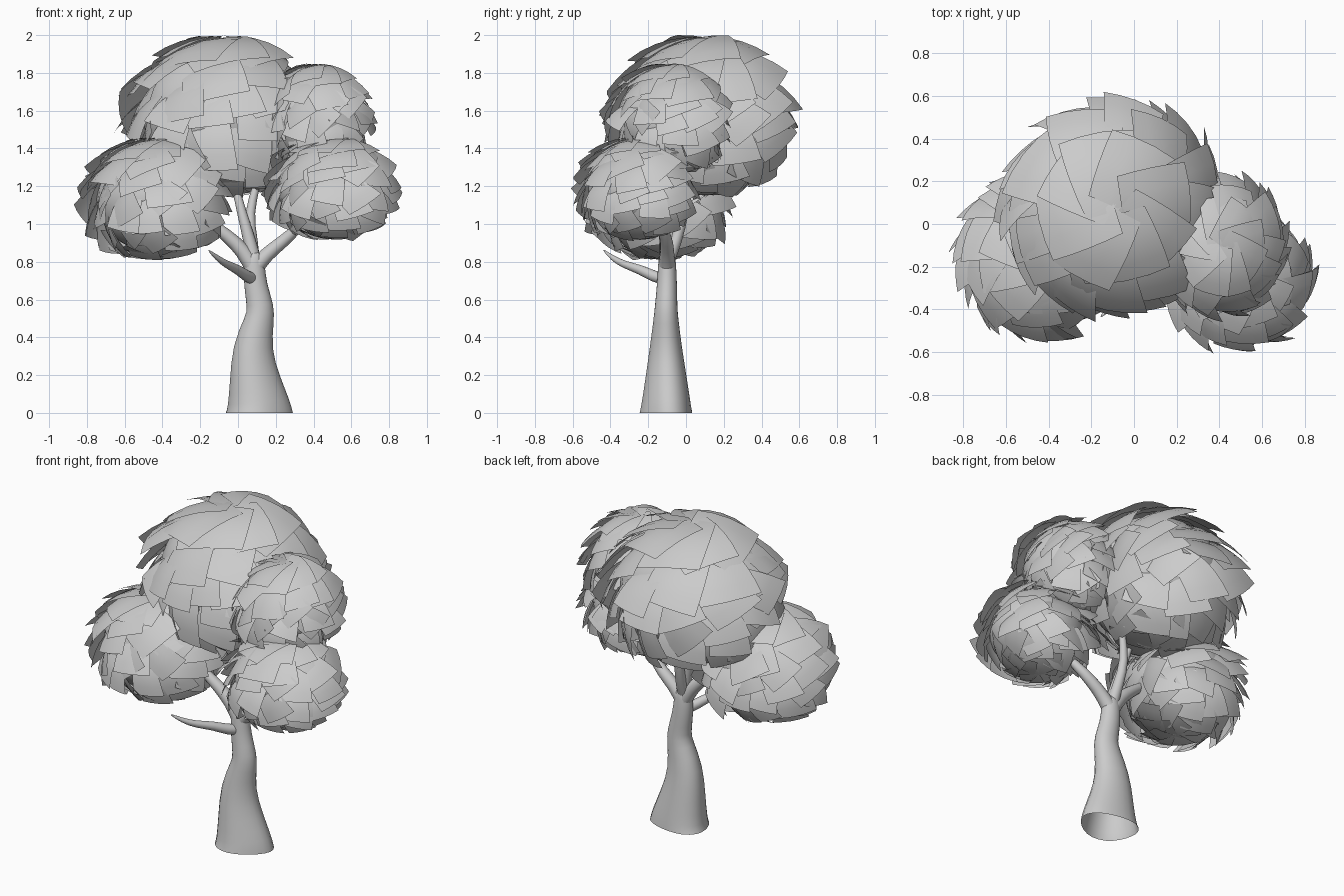
import bpy, bmesh, math, random
from mathutils import Vector, Matrix

random.seed(5)
cube = bpy.data.objects.get("Cube")
if cube:
    bpy.data.objects.remove(cube)


def make_material(name, rgb):
    mat = bpy.data.materials.new(name)
    mat.use_nodes = True
    mat.diffuse_color = (*rgb, 1)
    mat.node_tree.nodes["Principled BSDF"].inputs["Base Color"].default_value = (*rgb, 1)
    return mat


GREY = make_material("mid_grey", (0.6, 0.6, 0.6))


def finish(bm, name):
    mesh = bpy.data.meshes.new(name)
    bm.to_mesh(mesh)
    bm.free()
    mesh.materials.append(GREY)
    mesh.shade_smooth()
    obj = bpy.data.objects.new(name, mesh)
    bpy.context.collection.objects.link(obj)
    return obj


def tube(name, path, sides=12, wobble=0.0):
    """Skin rings of (x, y, z, radius x, radius y) along a path; the start stays open."""
    bm = bmesh.new()
    centres = [Vector(p[:3]) for p in path]
    rings = []
    for i, p in enumerate(path):
        t = (centres[min(i + 1, len(path) - 1)] - centres[max(i - 1, 0)]).normalized()
        u = Vector((0, 1, 0)).cross(t).normalized()
        v = t.cross(u)
        fade = wobble * (1 - i / len(path)) ** 2
        ring = []
        for k in range(sides):
            a = math.tau * k / sides
            s = 1 + fade * math.sin(3 * a + 0.8)
            ring.append(bm.verts.new(centres[i] + u * p[3] * s * math.cos(a) + v * p[4] * s * math.sin(a)))
        rings.append(ring)
    for low, high in zip(rings, rings[1:]):
        for k in range(sides):
            n = (k + 1) % sides
            bm.faces.new((low[k], low[n], high[n], high[k]))
    bm.faces.new(rings[-1])
    obj = finish(bm, name)
    mod = obj.modifiers.new("smooth", "SUBSURF")
    mod.levels = mod.render_levels = 1


def leaf_card(bm, polar, turn, width, height, lift, side, spin):
    """A gently curved square of foliage on the unit sphere, tipped outward at its lower edge."""
    n = Vector((math.sin(polar) * math.cos(turn), math.sin(polar) * math.sin(turn), math.cos(polar)))
    east = Vector((-math.sin(turn), math.cos(turn), 0))
    rot = Matrix.Rotation(spin, 3, n)
    down = rot @ east.cross(n)
    east = rot @ east
    steps = 4
    grid = []
    for j in range(steps + 1):
        b = j / steps - 0.5
        row = []
        for i in range(steps + 1):
            a = i / steps - 0.5
            flat = n + east * a * width + down * b * height
            p = flat.lerp(flat.normalized(), 0.8)
            row.append(bm.verts.new(p * (1 + lift * b + side * a)))
        grid.append(row)
    for j in range(steps):
        for i in range(steps):
            bm.faces.new((grid[j][i], grid[j + 1][i], grid[j + 1][i + 1], grid[j][i + 1]))


def foliage(name, low, high, detail=1.0):
    """A leafy ball made of overlapping cards, fitted to a box."""
    bm = bmesh.new()
    bmesh.ops.create_uvsphere(bm, u_segments=24, v_segments=14, radius=0.9)
    # polar angle, card count, card size, outward lift, sideways lift
    for polar, count, size, lift, side in ((26, 8, 0.9, 0.08, 0.12), (52, 9, 0.8, 0.24, 0.14),
                                           (72, 11, 0.62, 0.34, 0.12), (88, 12, 0.56, 0.38, 0.12),
                                           (105, 12, 0.54, 0.36, 0.12), (123, 11, 0.52, 0.3, 0.1),
                                           (142, 9, 0.55, 0.14, 0.08), (162, 6, 0.62, 0.04, 0.06)):
        count = round(count * detail)
        start = random.random() * math.tau
        loose = 1 if 40 < polar < 150 else 0.25
        for k in range(count):
            leaf_card(bm, math.radians(polar + random.uniform(-7, 7) * loose),
                      start + math.tau * (k + random.uniform(-0.25, 0.25) * loose) / count,
                      size * random.uniform(0.88, 1.15), size * random.uniform(0.88, 1.12),
                      lift * random.uniform(0.7, 1.1), side * random.uniform(0.7, 1.2),
                      0.3 + random.uniform(-0.6, 0.6) * loose)
    for axis in range(3):
        vals = [v.co[axis] for v in bm.verts]
        lo, span = min(vals), max(vals) - min(vals)
        for v in bm.verts:
            v.co[axis] = low[axis] + (v.co[axis] - lo) / span * (high[axis] - low[axis])
    finish(bm, name)


# Trunk, hollow underneath
tube("trunk", [(0.105, -0.1, 0, 0.185, 0.145), (0.105, -0.1, 0.04, 0.174, 0.137),
               (0.085, -0.102, 0.18, 0.138, 0.115), (0.07, -0.105, 0.35, 0.108, 0.088),
               (0.115, -0.105, 0.5, 0.08, 0.068), (0.12, -0.105, 0.56, 0.075, 0.062),
               (0.09, -0.1, 0.68, 0.062, 0.055), (0.085, -0.1, 0.79, 0.06, 0.05),
               (0.085, -0.1, 0.86, 0.045, 0.042)], wobble=0.1)

# Branches reaching into the foliage
branches = {
    "right_branch": [(0.085, -0.1, 0.76, 0.05), (0.03, -0.1, 0.86, 0.046), (-0.06, -0.11, 0.94, 0.038),
                     (-0.16, -0.12, 1.02, 0.028), (-0.3, -0.13, 1.1, 0.015)],
    "left_branch": [(0.085, -0.1, 0.76, 0.05), (0.15, -0.1, 0.84, 0.042), (0.23, -0.1, 0.9, 0.038),
                    (0.32, -0.12, 0.98, 0.03), (0.42, -0.2, 1.1, 0.015)],
    "middle_branch": [(0.09, -0.1, 0.78, 0.045), (0.06, -0.09, 0.92, 0.036), (0.02, -0.08, 1.06, 0.028),
                      (-0.02, -0.05, 1.22, 0.02), (-0.04, 0, 1.35, 0.012)],
    "rear_branch": [(0.08, -0.1, 0.8, 0.04), (0.075, -0.05, 0.91, 0.034), (0.055, -0.01, 1.06, 0.028),
                    (0.1, 0.01, 1.2, 0.022), (0.12, 0.04, 1.34, 0.012)],
    "bare_branch": [(0.08, -0.11, 0.71, 0.035), (0.05, -0.17, 0.72, 0.034), (0, -0.24, 0.76, 0.028),
                    (-0.06, -0.33, 0.785, 0.022), (-0.11, -0.39, 0.82, 0.016), (-0.16, -0.44, 0.865, 0.004)],
}
for name, path in branches.items():
    tube(name, [(x, y, z, r, r) for x, y, z, r in path], sides=8)

# Foliage clusters
foliage("crown_foliage", (-0.66, -0.46, 1.14), (0.47, 0.62, 2.0))
foliage("upper_left_foliage", (0.08, -0.46, 1.26), (0.74, 0.25, 1.85), 1.1)
foliage("lower_left_foliage", (0.12, -0.61, 0.91), (0.87, 0.08, 1.46), 1.1)
foliage("lower_right_foliage", (-0.87, -0.56, 0.81), (-0.02, 0.28, 1.46), 1.1)
